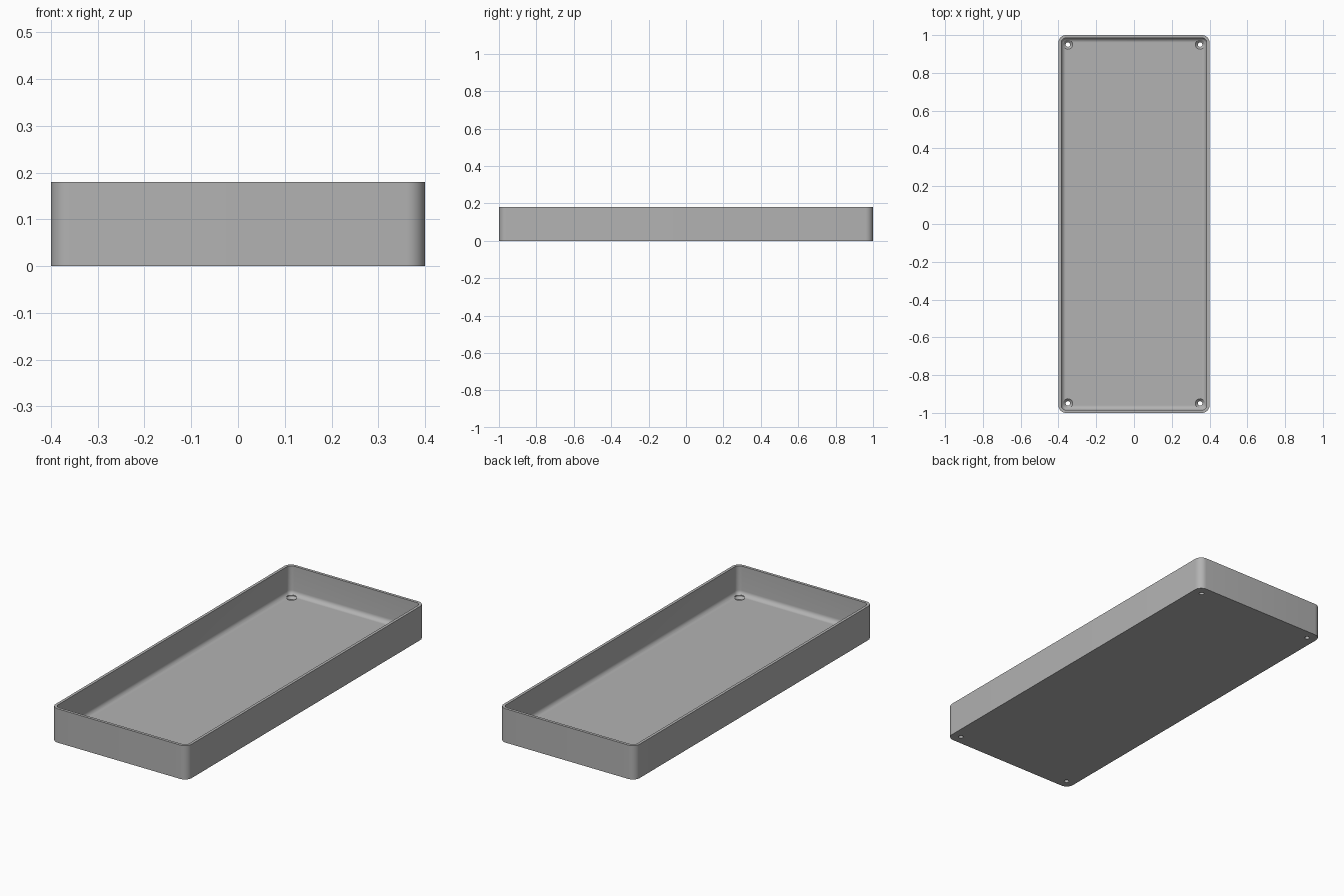
import bpy, bmesh, math

if "Cube" in bpy.data.objects:
    bpy.data.objects.remove(bpy.data.objects["Cube"])

HALF_X, HALF_Y, HEIGHT = 0.4, 1.0, 0.18
WALL, FLOOR, CORNER, FILLET = 0.015, 0.027, 0.04, 0.024
HOLE, SINK = 0.012, 0.025

grey = bpy.data.materials.new("plain_grey")
grey.use_nodes = True
grey.diffuse_color = (0.45, 0.45, 0.45, 1)
grey.node_tree.nodes["Principled BSDF"].inputs["Base Color"].default_value = grey.diffuse_color


def rounded_ring(bm, inset, z, steps=8):
    """Rounded rectangle loop, inset from the outer wall."""
    r = max(CORNER - inset, 0.004)
    cx, cy = HALF_X - inset - r, HALF_Y - inset - r
    ring = []
    for quarter, (sx, sy) in enumerate([(1, 1), (-1, 1), (-1, -1), (1, -1)]):
        for i in range(steps + 1):
            a = math.pi / 2 * (quarter + i / steps)
            ring.append(bm.verts.new((sx * cx + r * math.cos(a), sy * cy + r * math.sin(a), z)))
    return ring


def loft(name, rings, bm):
    """Join rings with quads and close both ends."""
    for a, b in zip(rings, rings[1:]):
        for i in range(len(a)):
            j = (i + 1) % len(a)
            bm.faces.new((a[i], a[j], b[j], b[i]))
    bm.faces.new(rings[0])
    bm.faces.new(rings[-1])
    bmesh.ops.recalc_face_normals(bm, faces=bm.faces)
    mesh = bpy.data.meshes.new(name)
    bm.to_mesh(mesh)
    bm.free()
    obj = bpy.data.objects.new(name, mesh)
    bpy.context.collection.objects.link(obj)
    mesh.materials.append(grey)
    return obj


# Tray: outer wall, rim, inner wall, floor fillet, floor
bm = bmesh.new()
profile = [(0, 0), (0, HEIGHT), (WALL, HEIGHT)]
for k in range(9):
    a = math.pi / 2 * k / 8
    profile.append((WALL + FILLET * (1 - math.cos(a)), FLOOR + FILLET * (1 - math.sin(a))))
tray = loft("tray", [rounded_ring(bm, inset, z) for inset, z in profile], bm)

# Countersunk screw holes in the corners
cutters = []
for sx in (-1, 1):
    for sy in (-1, 1):
        bm = bmesh.new()
        rings = []
        for r, z in [(HOLE, -0.02), (HOLE, FLOOR - 0.013), (SINK, FLOOR), (SINK, FLOOR + 0.04)]:
            rings.append([bm.verts.new((sx * 0.35 + r * math.cos(math.tau * i / 32),
                                        sy * 0.95 + r * math.sin(math.tau * i / 32), z))
                          for i in range(32)])
        cutter = loft("screw_hole_cutter", rings, bm)
        cutter.hide_render = True
        cutters.append(cutter)
        mod = tray.modifiers.new("screw_hole", 'BOOLEAN')
        mod.operation = 'DIFFERENCE'
        mod.solver = 'EXACT'
        mod.object = cutter

# Apply the cuts, drop the cutters, smooth the curved faces
bpy.ops.object.select_all(action='DESELECT')
tray.select_set(True)
bpy.context.view_layer.objects.active = tray
for mod in list(tray.modifiers):
    bpy.ops.object.modifier_apply(modifier=mod.name)
for cutter in cutters:
    bpy.data.objects.remove(cutter)
bpy.ops.object.shade_smooth_by_angle(angle=math.radians(30))
